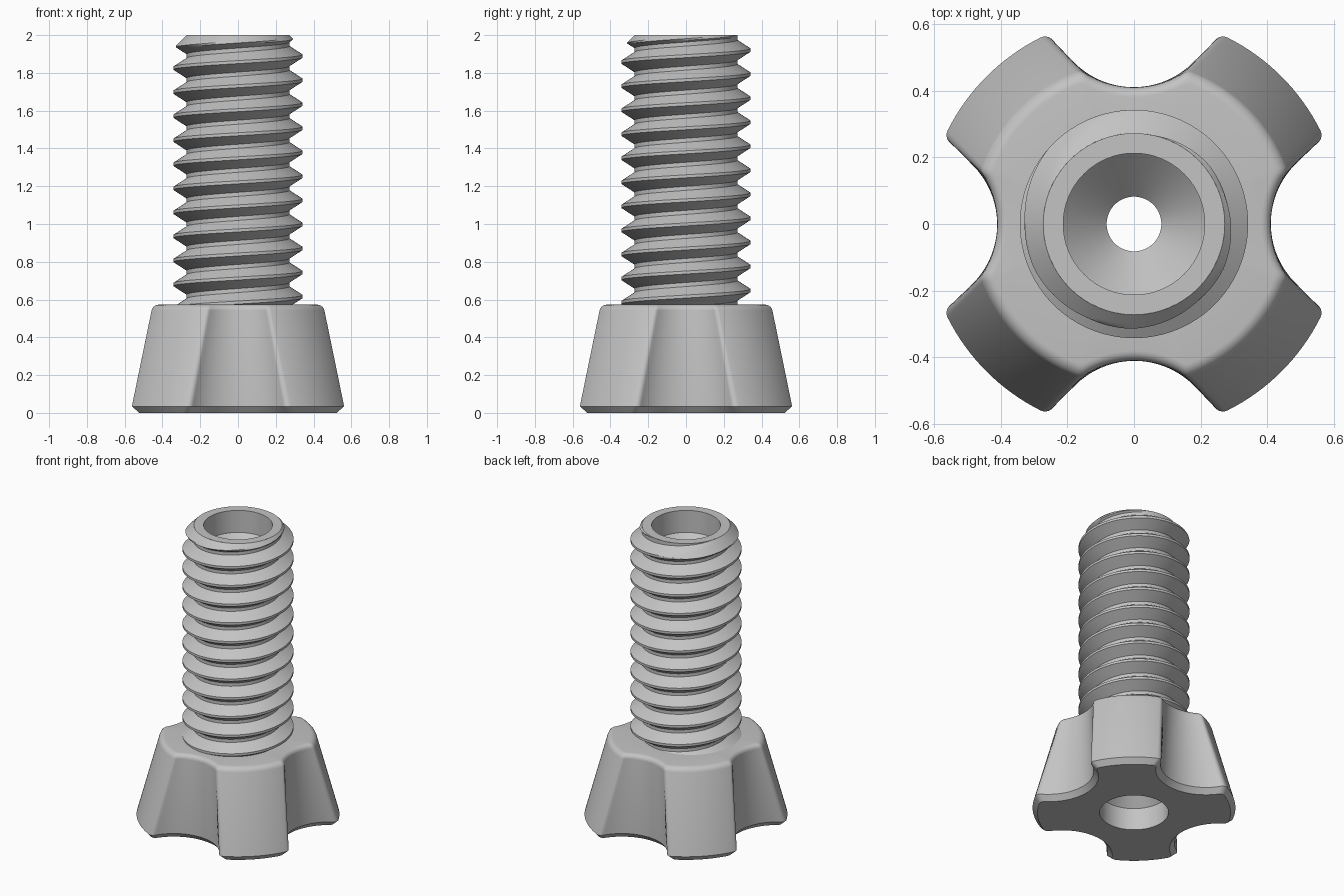
import bpy, bmesh
from math import sin, cos, pi, atan2, sqrt, radians
from mathutils import Vector

cube = bpy.data.objects.get("Cube")
if cube:
    bpy.data.objects.remove(cube, do_unlink=True)

COLOR = (0.55, 0.55, 0.55, 1)
gray = bpy.data.materials.new("plain gray")
gray.use_nodes = True
gray.diffuse_color = COLOR
gray.node_tree.nodes["Principled BSDF"].inputs["Base Color"].default_value = COLOR

TOP, HEAD, BORE, ROOT, CREST = 2.0, 0.573, 0.212, 0.272, 0.342


def loft(name, rings, closed=True, angle=30):
    """Skin a list of equally long point rings with quads."""
    bm = bmesh.new()
    rows = [[bm.verts.new(p) for p in ring] for ring in rings]
    n = len(rows[0])
    for a, b in zip(rows, rows[1:]):
        for i in range(n if closed else n - 1):
            j = (i + 1) % n
            bm.faces.new((a[i], a[j], b[j], b[i]))
    bmesh.ops.remove_doubles(bm, verts=bm.verts, dist=1e-5)
    me = bpy.data.meshes.new(name)
    bm.to_mesh(me)
    bm.free()
    ob = bpy.data.objects.new(name, me)
    bpy.context.collection.objects.link(ob)
    me.materials.append(gray)
    bpy.ops.object.select_all(action="DESELECT")
    ob.select_set(True)
    bpy.context.view_layer.objects.active = ob
    bpy.ops.object.shade_smooth_by_angle(angle=radians(angle))


def arc(center, radius, a0, a1, steps):
    return [center + radius * Vector((cos(a), sin(a)))
            for a in (a0 + (a1 - a0) * i / steps for i in range(steps + 1))]


def lobed_outline(outer, inset):
    """Circle with four round bites and filleted corners."""
    R, n, f, c = outer - inset, 0.28 + inset, 0.03, 0.69
    # fillet centre touches the outer circle and the bite on +x
    d, e = R - f, n + f
    x = (d * d + c * c - e * e) / (2 * c)
    y = sqrt(d * d - x * x)
    a_out, a_bite = atan2(y, x), atan2(y, x - c)
    half = arc(Vector((c, 0)), n, pi, a_bite, 14)
    half += arc(Vector((x, y)), f, a_bite - pi, a_out, 7)[1:]
    half += arc(Vector((0, 0)), R, a_out, pi / 4, 8)[1:]
    quarter = half + [Vector((p.y, p.x)) for p in reversed(half[1:-1])]
    pts = []
    for k in range(4):
        ca, sa = cos(k * pi / 2), sin(k * pi / 2)
        pts += [Vector((ca * p.x - sa * p.y, sa * p.x + ca * p.y)) for p in quarter]
    return pts


def circle_like(ring, radius, z):
    return [(*(Vector(p[:2]).normalized() * radius), z) for p in ring]


# Lobed foot: tapered, chamfered below and rounded above
CHAMFER, ROUND = 0.035, 0.03
levels = [(0, 0.03), (CHAMFER, 0)]
for i in range(6):
    a = i / 5 * pi / 2
    levels.append((HEAD - ROUND + ROUND * sin(a), ROUND * (1 - cos(a))))
rings = []
for z, inset in levels:
    taper = (max(z, CHAMFER) - CHAMFER) / (HEAD - CHAMFER)
    outline = lobed_outline(0.625 - 0.145 * taper, inset)
    rings.append([(p.x, p.y, z) for p in outline])
rings.insert(0, circle_like(rings[0], BORE, 0))
rings.append(circle_like(rings[-1], ROOT - 0.01, HEAD))
loft("lobed_foot", rings)

# Threaded shank: one helical profile column per angle, chamfered at the top
PITCH, PHASE, STEPS, SUB = 0.1273, 1.889, 96, 5
FLAT, FLANK = 0.008, 0.045
knots = [(-FLAT - FLANK, ROOT), (-FLAT, CREST), (FLAT, CREST),
         (FLAT + FLANK, ROOT), (PITCH - FLAT - FLANK, ROOT)]
columns = []
for s in range(STEPS + 1):
    a = -2 * pi * s / STEPS
    column = []
    for turn in range(-11, 4):
        base = PHASE + PITCH * (turn - s / STEPS)
        for (z0, r0), (z1, r1) in zip(knots, knots[1:]):
            for k in range(SUB):
                z = base + z0 + (z1 - z0) * k / SUB
                r = r0 + (r1 - r0) * k / SUB
                z = min(max(z, HEAD - 0.03), TOP)
                r = min(r, ROOT + TOP - z)
                column.append((r * cos(a), r * sin(a), z))
    columns.append(column)
loft("threaded_shank", columns, closed=False, angle=25)

# Through hole: wide at both ends, coned down to a narrow middle
hole = [(BORE, 0), (BORE, 0.15), (0.082, 0.28), (0.082, 1.72),
        (BORE, 1.85), (BORE, TOP), (ROOT, TOP)]
loft("through_hole", [[(r * cos(2 * pi * i / 64), r * sin(2 * pi * i / 64), z)
                       for i in range(64)] for r, z in hole])
